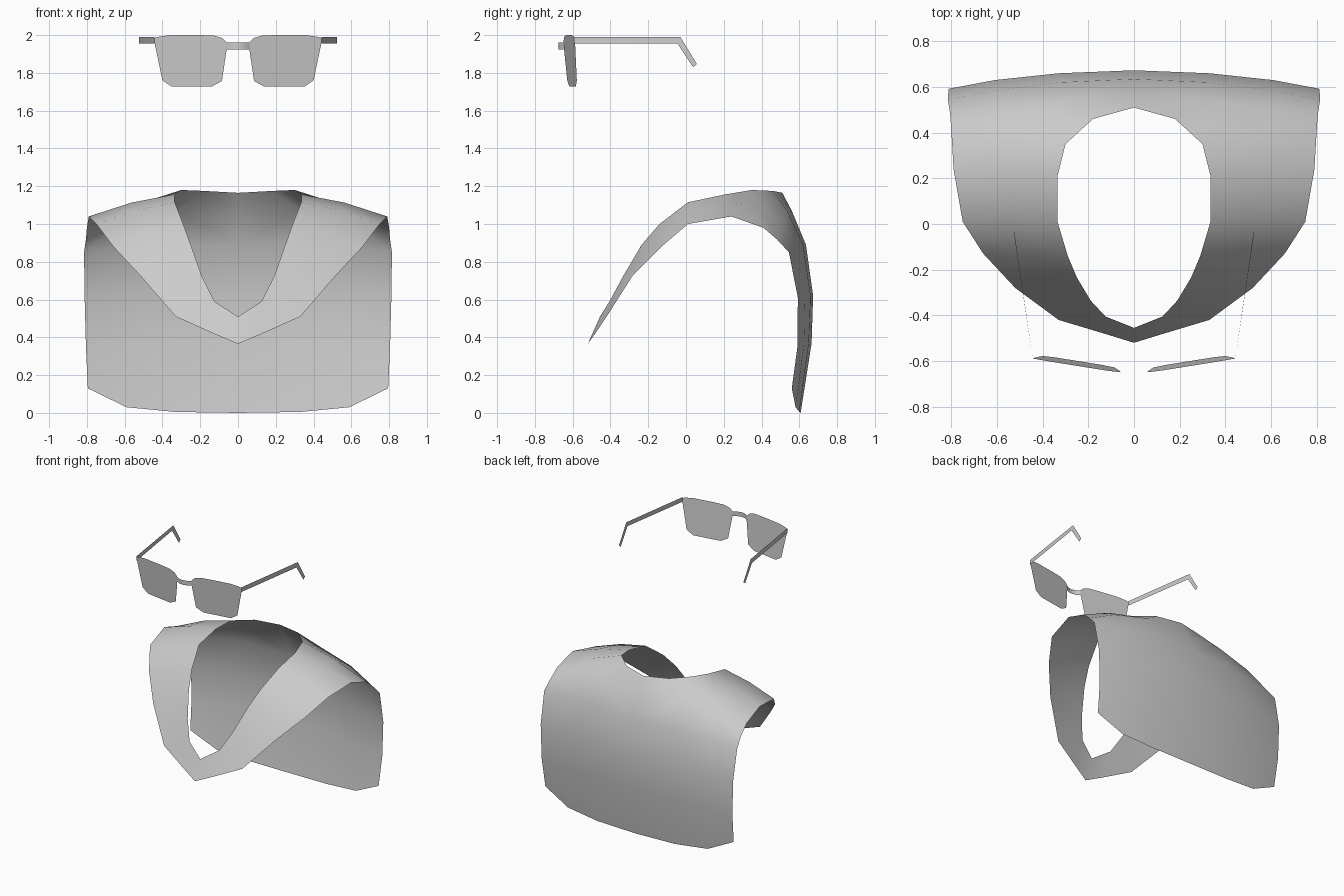
import bpy, bmesh
from mathutils import Vector

if "Cube" in bpy.data.objects:
    bpy.data.objects.remove(bpy.data.objects["Cube"])


def build(name, verts, faces, smooth=True):
    """Right half (x >= 0) mirrored across x = 0."""
    me = bpy.data.meshes.new(name)
    me.from_pydata([tuple(v) for v in verts], [], faces)
    bm = bmesh.new()
    bm.from_mesh(me)
    bmesh.ops.remove_doubles(bm, verts=bm.verts, dist=0.0005)
    bmesh.ops.recalc_face_normals(bm, faces=bm.faces)
    for f in bm.faces:
        f.smooth = smooth
    bm.to_mesh(me)
    bm.free()
    ob = bpy.data.objects.new(name, me)
    bpy.context.collection.objects.link(ob)
    m = ob.modifiers.new("mirror", 'MIRROR')
    m.use_clip = True
    m.merge_threshold = 0.001
    return ob


def strip(name, a, b):
    """Sheet between two edge polylines of equal length."""
    n = len(a)
    return build(name, a + b, [(i, i + 1, n + i + 1, n + i) for i in range(n - 1)])


# Cape: neckline and hem pairs running from the front point to the shoulder
neck = [(0, -.455, .51), (.125, -.405, .59), (.19, -.335, .72), (.25, -.235, .89),
        (.29, -.14, 1.0), (.335, .01, 1.115), (.335, .21, 1.157), (.30, .35, 1.18)]
hem = [(0, -.52, .365), (.13, -.48, .42), (.33, -.42, .51), (.52, -.28, .73),
       (.66, -.13, .88), (.75, .01, 1.0), (.79, .24, 1.04), (.80, .41, .98)]
bulge = [0, 0, 0, .005, .01, .015, .015, .02]
rows = []
for a, b, h in zip(neck, hem, bulge):
    mid = (Vector(a) + Vector(b)) / 2 + Vector((0, 0, h))
    rows.append([a, mid, b])
# Cape: back rows, each from x = .33 out to the side hem
rows += [
    [(.33, .535, 1.07), (.60, .51, 1.01), (.805, .48, .92)],
    [(.33, .62, .89), (.61, .585, .87), (.815, .545, .85)],
    [(.33, .66, .62), (.61, .63, .62), (.812, .592, .61)],
    [(.33, .65, .37), (.61, .625, .36), (.805, .59, .35)],
    [(.33, .60, .005), (.59, .58, .03), (.795, .56, .13)],
]
verts = [v for r in rows for v in r]
faces = []
for r in range(len(rows) - 1):
    for c in range(2):
        i = 3 * r + c
        faces.append((i, i + 1, i + 4, i + 3))
# Cape: nape and centre back column
n = len(verts)
verts += [(.18, .46, 1.175), (0, .51, 1.165), (0, .56, 1.07), (0, .635, .89),
          (0, .673, .62), (0, .665, .37), (0, .607, 0)]
faces += [(21, 24, n), (n, 24, n + 2, n + 1)]
for k in range(4):
    faces.append((24 + 3 * k, 27 + 3 * k, n + 3 + k, n + 2 + k))
build("cape", verts, faces)


# Glasses: lens outline in (x, z), wrapped back and tilted
def wrap(x, z):
    return (x, -.65 + .16 * (x - .07) + .08 * (2 - z), z)


outline = [(.06, 1.925), (.06, 1.96), (.085, 1.985), (.13, 1.998), (.20, 2.0),
           (.36, 2.0), (.41, 1.993), (.445, 1.985), (.44, 1.95), (.40, 1.76),
           (.35, 1.727), (.14, 1.727), (.085, 1.757)]
build("lens", [wrap(x, z) for x, z in outline], [tuple(range(len(outline)))], False)

# Glasses: bridge
path = [(.062, -.648), (.035, -.668), (0, -.675)]
strip("bridge", [(x, y, 1.96) for x, y in path], [(x, y, 1.925) for x, y in path])

# Glasses: temple arm with ear hook
strip("temple_arm",
      [(.443, -.592, 1.99), (.525, -.03, 1.99), (.525, .057, 1.848)],
      [(.443, -.592, 1.955), (.525, -.045, 1.955), (.525, .038, 1.83)])
